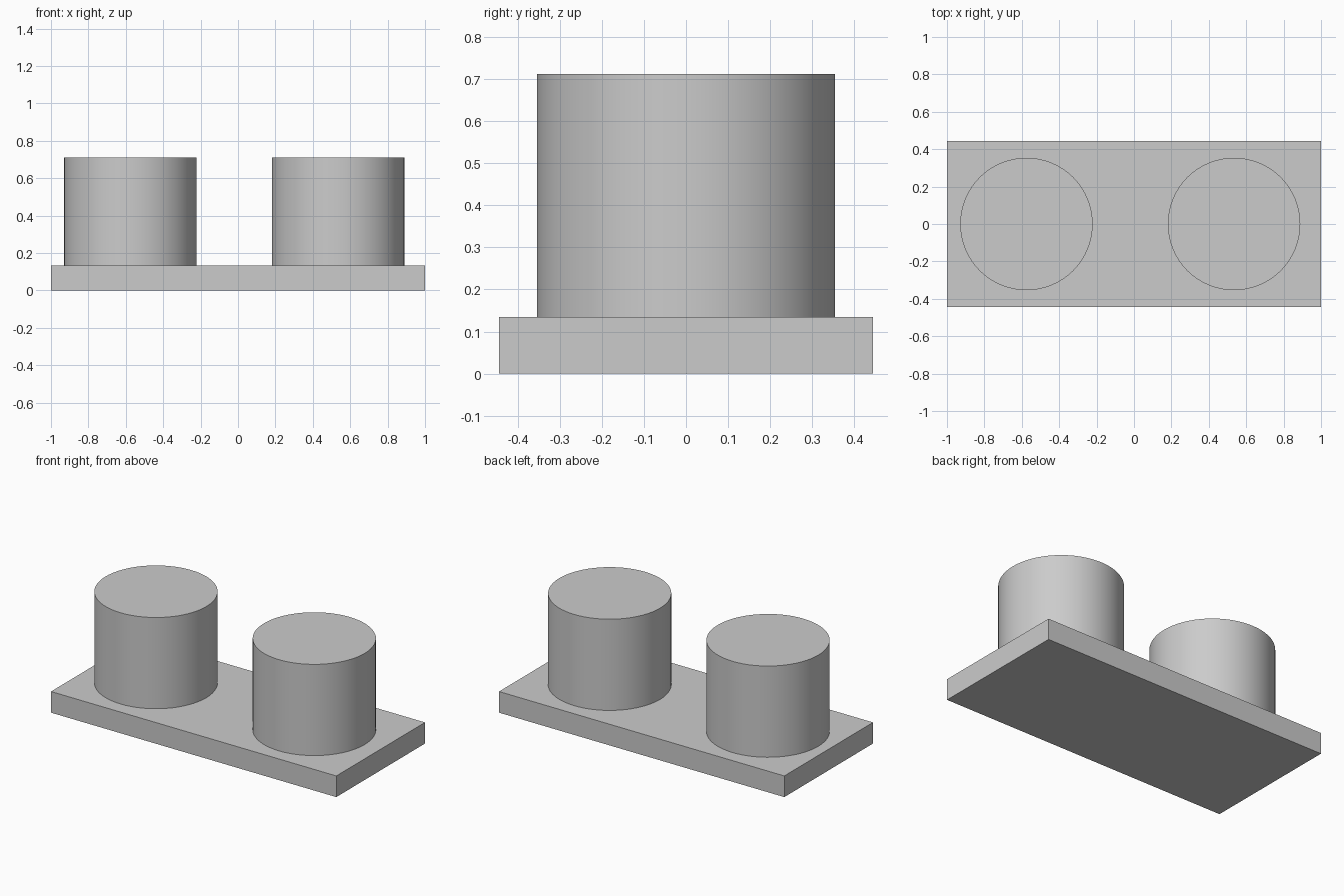
import bpy
import math

cube = bpy.data.objects.get("Cube")
if cube:
    bpy.data.objects.remove(cube, do_unlink=True)

# Single plain grey
grey = bpy.data.materials.new("light_grey")
grey.use_nodes = True
colour = (0.6, 0.6, 0.6, 1)
grey.diffuse_color = colour
grey.node_tree.nodes["Principled BSDF"].inputs["Base Color"].default_value = colour

BASE_TOP = 0.134
PEG_TOP = 0.712
PEG_RADIUS = 0.354


def finish(name):
    obj = bpy.context.object
    obj.name = name
    obj.data.materials.append(grey)
    return obj


# Flat rectangular base plate
bpy.ops.mesh.primitive_cube_add(size=1, location=(0, 0, BASE_TOP / 2))
base = finish("base_plate")
base.scale = (2, 0.888, BASE_TOP)
bpy.ops.object.transform_apply(location=False, rotation=False, scale=True)

# Two round pegs standing on the plate
for name, x in (("right_peg", -0.575), ("left_peg", 0.535)):
    bpy.ops.mesh.primitive_cylinder_add(
        vertices=64, radius=PEG_RADIUS, depth=PEG_TOP - BASE_TOP,
        location=(x, 0, (PEG_TOP + BASE_TOP) / 2))
    finish(name)
    bpy.ops.object.shade_smooth_by_angle(angle=math.radians(30))
